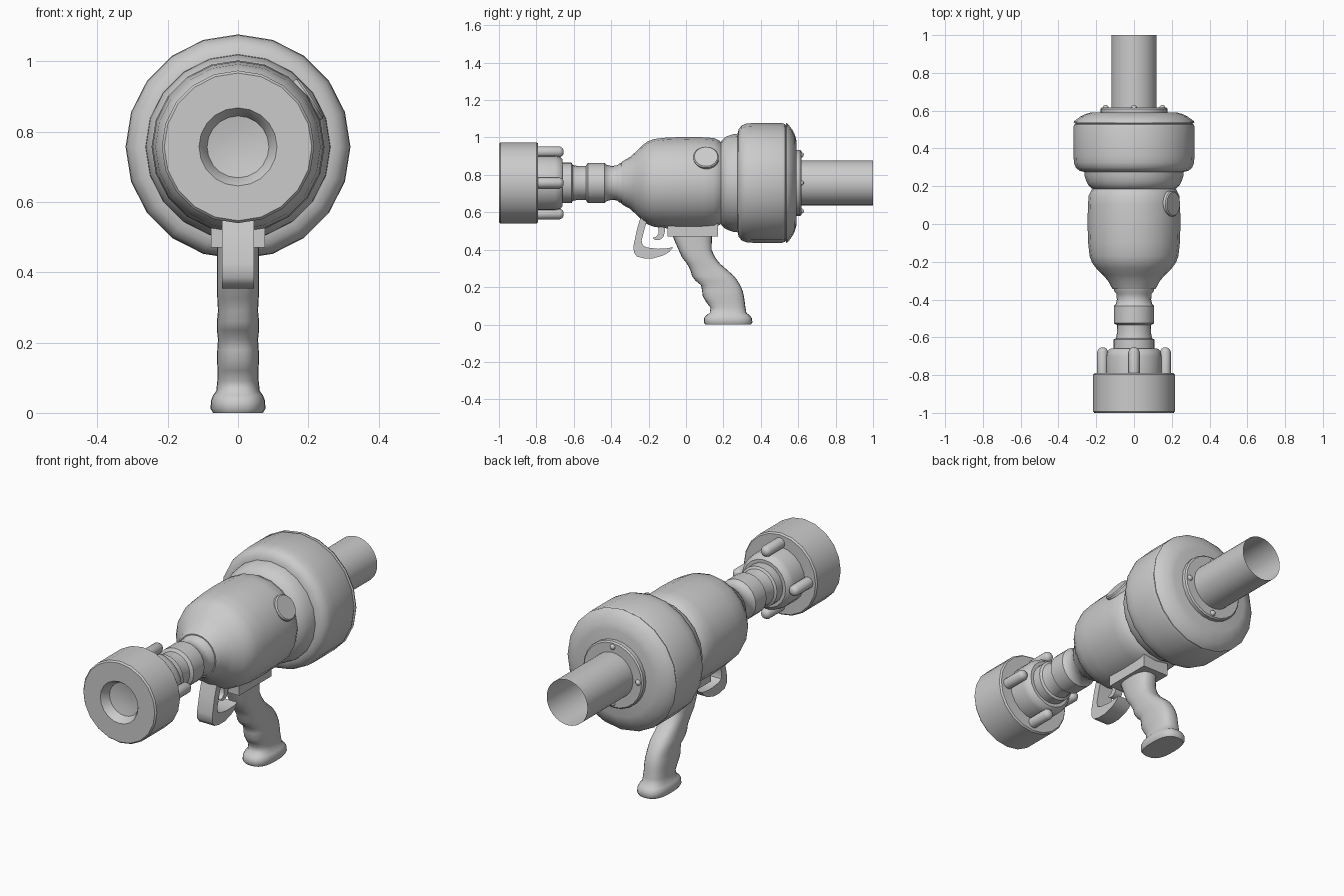
import bpy, bmesh, math
from mathutils import Matrix, Vector

CZ = 0.757  # height of the main axis


def finish(name, bm, angle=35):
    bmesh.ops.remove_doubles(bm, verts=bm.verts, dist=1e-5)
    bmesh.ops.recalc_face_normals(bm, faces=bm.faces)
    me = bpy.data.meshes.new(name)
    bm.to_mesh(me)
    bm.free()
    ob = bpy.data.objects.new(name, me)
    bpy.context.collection.objects.link(ob)
    bpy.ops.object.select_all(action='DESELECT')
    ob.select_set(True)
    bpy.context.view_layer.objects.active = ob
    bpy.ops.object.shade_smooth_by_angle(angle=math.radians(angle))
    return ob


def skin(bm, rings):
    n = len(rings[0])
    vs = [[bm.verts.new(p) for p in ring] for ring in rings]
    for a, b in zip(vs, vs[1:]):
        for i in range(n):
            j = (i + 1) % n
            bm.faces.new((a[i], a[j], b[j], b[i]))
    return vs


def lathe(name, profile, sides=20, matrix=None, angle=35):
    """Revolve (along, radius) pairs about the y axis, or any placed axis."""
    m = matrix or Matrix.Translation((0, 0, CZ))
    bm = bmesh.new()
    ts = [2 * math.pi * i / sides for i in range(sides)]
    skin(bm, [[m @ Vector((r * math.cos(t), y, r * math.sin(t))) for t in ts]
              for y, r in profile])
    return finish(name, bm, angle)


def slab(name, outline, half):
    """Extrude a (y, z) outline across x."""
    bm = bmesh.new()
    vs = skin(bm, [[(x, y, z) for y, z in outline] for x in (-half, half)])
    bm.faces.new(vs[0])
    bm.faces.new(vs[1])
    return finish(name, bm, 40)


# Muzzle block with recessed, slightly domed opening
lathe("muzzle", [(-.945, 0), (-.947, .045), (-.955, .088), (-.985, .1), (-1, .111),
                 (-1, .21), (-.992, .217), (-.798, .217), (-.79, .21), (-.79, 0)])

# Stepped neck behind the muzzle
lathe("neck", [(-.80, 0), (-.80, .148), (-.70, .148), (-.675, .142), (-.66, .125),
               (-.66, .108), (-.612, .108), (-.605, .096), (-.575, .09), (-.535, .091),
               (-.525, .107), (-.435, .107), (-.425, .097), (-.40, .091), (-.37, .093),
               (-.355, .105), (-.335, .108), (-.33, 0)])

# Four round-ended lugs around the neck
for i in range(4):
    a = i * math.pi / 2
    lathe(f"muzzle_lug_{i + 1}", [(-.80, 0), (-.80, .029), (-.675, .029), (-.662, .022),
                                  (-.655, .012), (-.655, 0)], 12,
          Matrix.Translation((.166 * math.cos(a), 0, CZ + .166 * math.sin(a))), 50)

# Bulbous main body
lathe("body", [(-.345, 0), (-.345, .112), (-.33, .122), (-.30, .138), (-.27, .165),
               (-.235, .2), (-.205, .222), (-.17, .235), (-.10, .243), (0, .246),
               (.10, .244), (.15, .24), (.18, .225), (.195, .21), (.195, 0)])

# Collar between body and drum
lathe("collar", [(.18, 0), (.18, .21), (.19, .225), (.205, .242), (.225, .252),
                 (.255, .262), (.29, .264), (.29, 0)])

# Large rear drum with thin lip
lathe("rear_drum", [(.275, 0), (.275, .262), (.282, .288), (.298, .308), (.325, .318),
                    (.36, .32), (.515, .32), (.528, .315), (.532, .308), (.536, .32),
                    (.545, .316), (.568, .285), (.582, .258), (.59, .228), (.59, 0)])

# Flange, its four bolts and the open rear tube
lathe("rear_flange", [(.58, 0), (.58, .177), (.61, .177), (.617, .17), (.617, 0)], 24)
for i in range(4):
    a = i * math.pi / 2
    lathe(f"flange_bolt_{i + 1}", [(.605, 0), (.605, .015), (.62, .015), (.628, .009),
                                   (.63, 0)], 10,
          Matrix.Translation((.15 * math.cos(a), 0, CZ + .15 * math.sin(a))), 60)
lathe("rear_tube", [(.61, .12), (1, .12)], 32)

# Round dial on the upper right of the body
d = Vector((math.cos(math.radians(34)), 0, math.sin(math.radians(34))))
place = (Matrix.Translation(Vector((0, .107, CZ)) + d * .21)
         @ Vector((0, 1, 0)).rotation_difference(d).to_matrix().to_4x4())
lathe("side_dial", [(0, 0), (0, .068), (.036, .068), (.042, .062), (.042, 0)], 24, place)

# Mounting plate
slab("grip_mount", [(-.10, .47), (.17, .47), (.17, .58), (-.10, .58)], .077)

# Grip with finger waves and flared foot: height, front y, back y, half width
sections = [(.49, -.078, .14, .06), (.45, -.062, .138, .06), (.40, -.04, .137, .06),
            (.36, -.022, .155, .06), (.325, .005, .182, .059), (.29, .024, .222, .057),
            (.26, .032, .256, .06), (.235, .05, .275, .06), (.21, .08, .29, .057),
            (.18, .086, .303, .059), (.15, .09, .31, .06), (.12, .108, .314, .058),
            (.09, .131, .318, .059), (.062, .127, .323, .062), (.05, .108, .34, .071),
            (.035, .097, .352, .077), (.012, .095, .355, .078), (0, .103, .347, .071)]


def power(v):
    return math.copysign(abs(v) ** .75, v)


bm = bmesh.new()
ts = [2 * math.pi * i / 24 for i in range(24)]
rings = skin(bm, [[(w * power(math.sin(t)), (f + b) / 2 + (b - f) / 2 * power(math.cos(t)), z)
                   for t in ts] for z, f, b, w in sections])
bm.faces.new(rings[0])
bm.faces.new(rings[-1])
finish("grip", bm, 50)

# Trigger guard and trigger
slab("trigger_guard", [(-.235, .60), (-.262, .51), (-.28, .425), (-.279, .385), (-.262, .363),
                       (-.225, .354), (-.175, .354), (-.12, .37), (-.09, .388), (-.068, .414),
                       (-.10, .408), (-.15, .405), (-.21, .412), (-.232, .424), (-.237, .45),
                       (-.222, .51), (-.195, .60)], .045)
slab("trigger", [(-.155, .57), (-.148, .51), (-.148, .485), (-.158, .47), (-.18, .463),
                 (-.165, .452), (-.14, .452), (-.12, .468), (-.112, .5), (-.112, .57)], .022)
